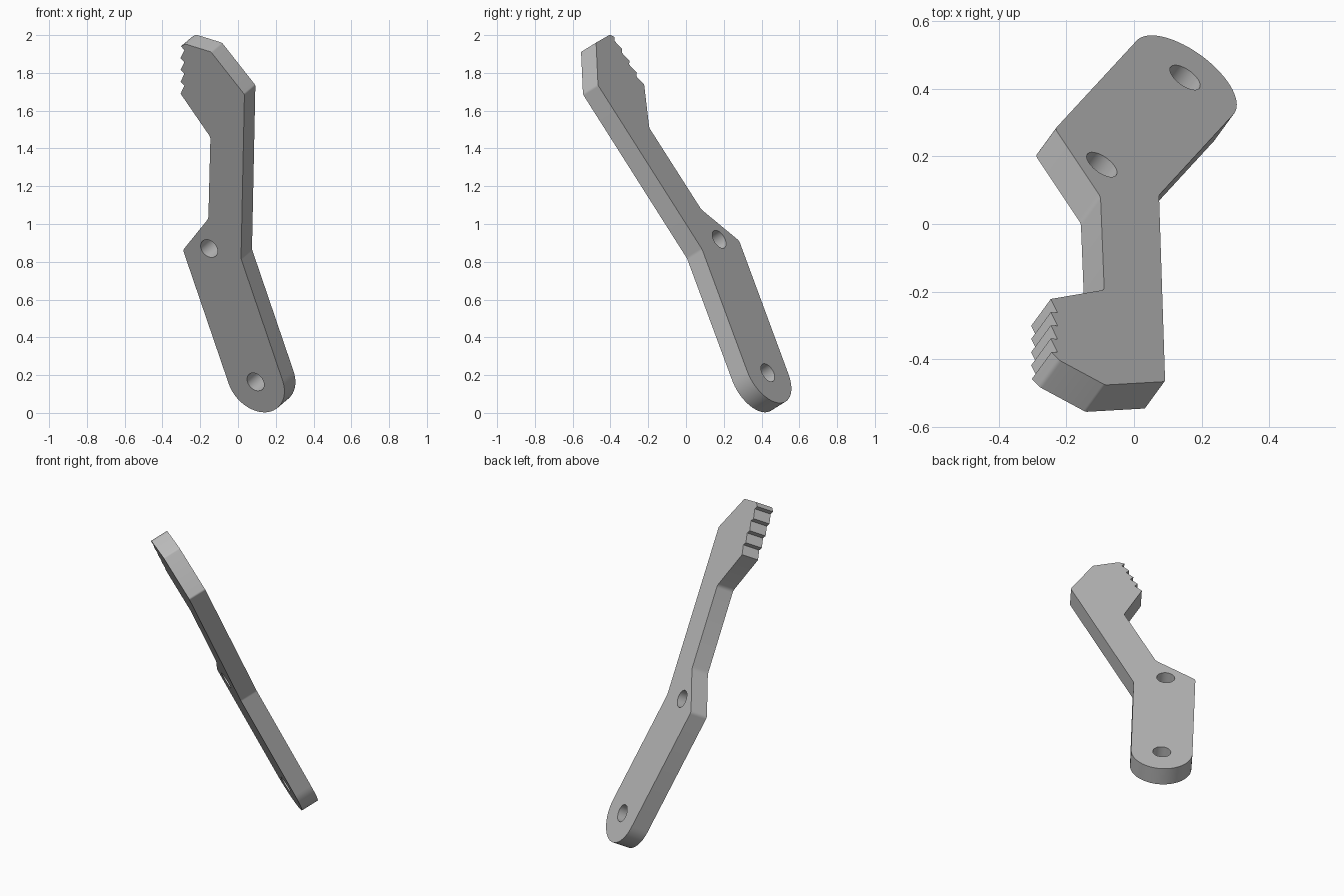
import bpy, bmesh, math
from mathutils import Vector, Matrix

if "Cube" in bpy.data.objects:
    bpy.data.objects.remove(bpy.data.objects["Cube"], do_unlink=True)

THICK = 0.11
FOOT_R = 0.18
HOLE_R = 0.053
PLANE = 0.378                      # distance of the front face plane
normal = Vector((0.527, 0.722, 0.447)).normalized()


def on_plate(x, z):
    """Point of the tilted front face at this x and z."""
    return Vector((x, (PLANE - normal.x * x - normal.z * z) / normal.y, z))


# Plate frame: origin at the foot hole, second axis up the lower leg
foot = on_plate(0.093, 0.164)
up = (on_plate(-0.291, 0.865) - on_plate(-0.056, 0.186)).normalized()
side = up.cross(normal)
frame = Matrix((side, up, normal)).transposed().to_4x4()
frame.translation = foot
to_local = frame.inverted()


def local(x, z):
    p = to_local @ on_plate(x, z)
    return Vector((p.x, p.y, 0))


def arc(center, radius, start, end, steps):
    return [center + radius * Vector((math.cos(a), math.sin(a), 0))
            for a in (math.radians(start + (end - start) * i / steps)
                      for i in range(steps + 1))]


def fillet(a, b, c, r=0.015):
    """Small rounded corner at b."""
    p = b + (a - b).normalized() * r
    q = b + (c - b).normalized() * r
    return [p * (1 - t) ** 2 + b * 2 * t * (1 - t) + q * t * t
            for t in (0, 0.25, 0.5, 0.75, 1)]


# Outline: rounded foot, knee, neck, toothed head, back down the other side
outline = arc(Vector(), FOOT_R, 180, 360, 32)
knee = [local(*p) for p in ((-0.291, 0.862), (-0.157, 1.028), (-0.146, 1.46))]
teeth = []
low, high, count = 1.69, 1.941, 4
pitch = (high - low) / count
for i in range(count):
    teeth.append(local(-0.304, low + i * pitch))
    teeth.append(local(-0.284, low + (i + 0.67) * pitch))
teeth.append(local(-0.302, high))
chain = [outline[-1]] + knee + [teeth[0]]
for a, b, c in zip(chain, chain[1:], chain[2:]):
    outline += fillet(a, b, c)
outline += teeth
crown = [local(*p) for p in ((-0.279, 1.953), (-0.143, 1.911),
                             (0.034, 1.686), (0.016, 0.817))]
chain = [teeth[-1]] + crown + [outline[0]]
for a, b, c in zip(chain, chain[1:], chain[2:]):
    outline += fillet(a, b, c, 0.008)

# Two pivot holes
holes = [arc(center, HOLE_R, 0, 360, 28)[:-1]
         for center in (Vector(), local(-0.153, 0.87))]

# Fill the profile around the holes and extrude it to a plate
bm = bmesh.new()
for loop in [outline] + holes:
    verts = [bm.verts.new(p) for p in loop]
    for a, b in zip(verts, verts[1:] + verts[:1]):
        bm.edges.new((a, b))
bmesh.ops.triangle_fill(bm, edges=bm.edges[:], use_beauty=True,
                        normal=Vector((0, 0, 1)))
ext = bmesh.ops.extrude_face_region(bm, geom=bm.faces[:], use_keep_orig=True)
moved = [g for g in ext["geom"] if isinstance(g, bmesh.types.BMVert)]
bmesh.ops.translate(bm, verts=moved, vec=(0, 0, THICK))
bmesh.ops.recalc_face_normals(bm, faces=bm.faces[:])
bm.transform(frame)
mesh = bpy.data.meshes.new("lever_plate")
bm.to_mesh(mesh)
bm.free()

plate = bpy.data.objects.new("lever_plate", mesh)
bpy.context.collection.objects.link(plate)

grey = bpy.data.materials.new("plain_grey")
grey.use_nodes = True
colour = (0.5, 0.5, 0.5, 1)
grey.diffuse_color = colour
grey.node_tree.nodes["Principled BSDF"].inputs["Base Color"].default_value = colour
mesh.materials.append(grey)

bpy.ops.object.select_all(action="DESELECT")
plate.select_set(True)
bpy.context.view_layer.objects.active = plate
bpy.ops.object.shade_smooth_by_angle(angle=math.radians(25))
